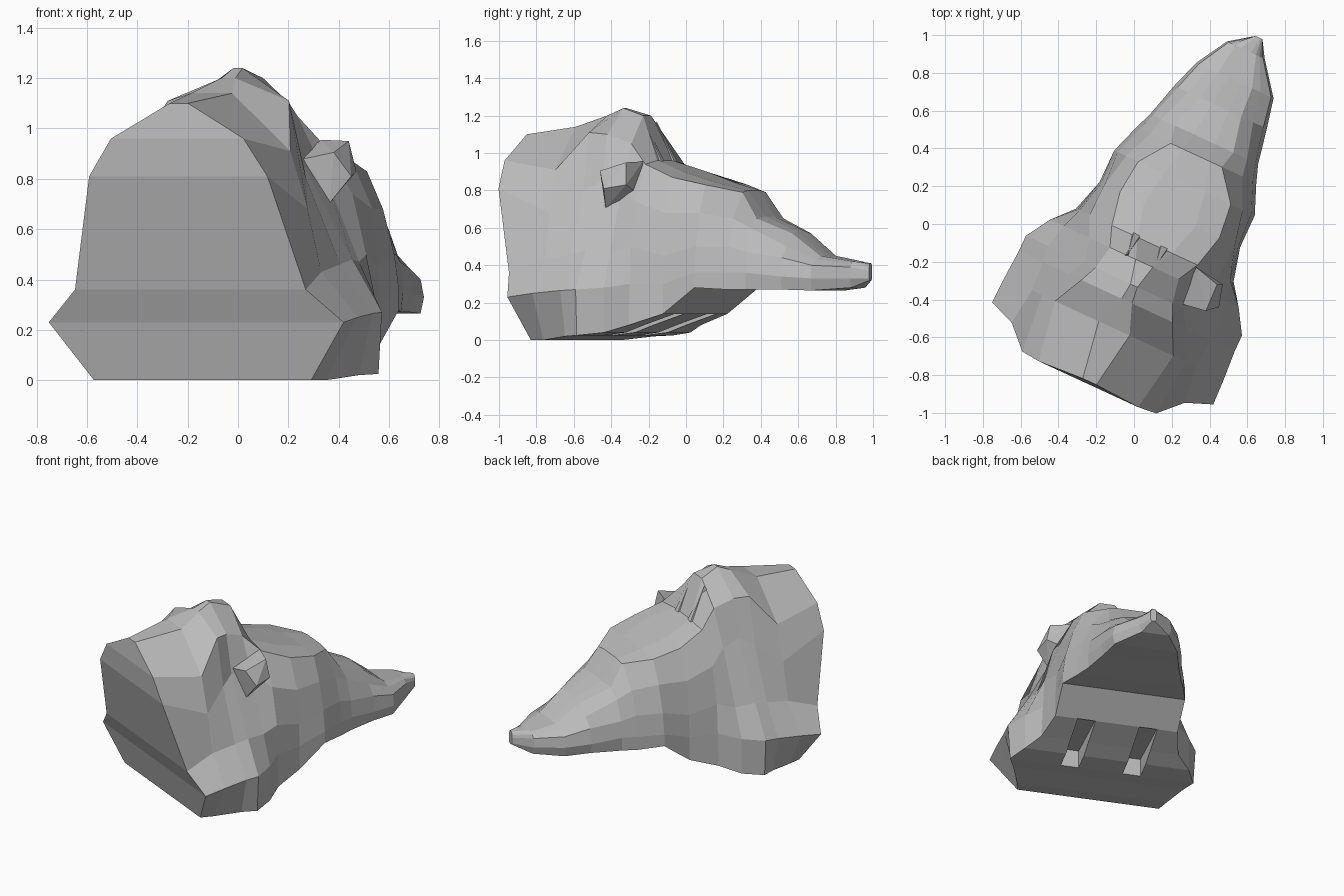
import bpy, bmesh, math
from mathutils import Vector

cube = bpy.data.objects.get("Cube")
if cube:
    bpy.data.objects.remove(cube, do_unlink=True)

stone = bpy.data.materials.new("stone_grey")
stone.use_nodes = True
stone.diffuse_color = (0.5, 0.5, 0.5, 1)
stone.node_tree.nodes["Principled BSDF"].inputs["Base Color"].default_value = (0.5, 0.5, 0.5, 1)

# The model's long axis is turned away from the y axis
TURN = math.radians(24.8)
MIDDLE = -0.045


def place(along, across, height):
    """Turn a point given along and across the long axis into model space."""
    c, s = math.cos(TURN), math.sin(TURN)
    across += MIDDLE
    return Vector((0.2 + along * s + across * c, along * c - across * s, height))


def make_object(name, bm):
    bmesh.ops.recalc_face_normals(bm, faces=bm.faces)
    mesh = bpy.data.meshes.new(name)
    bm.to_mesh(mesh)
    bm.free()
    mesh.materials.append(stone)
    obj = bpy.data.objects.new(name, mesh)
    bpy.context.collection.objects.link(obj)


def make_hull(name, points):
    bm = bmesh.new()
    for p in points:
        bm.verts.new(p)
    bmesh.ops.convex_hull(bm, input=bm.verts)
    bmesh.ops.dissolve_limit(bm, angle_limit=0.05, verts=bm.verts, edges=bm.edges)
    make_object(name, bm)


# Half sections from bottom edge to crown: position, sideways shift, (half width, height)
neck_lean = [-0.715, -0.775, -0.83, -0.945, -0.955, -0.94]
neck = [(.475, 0), (.645, .23), (.505, .36), (.39, .81), (.29, .96), (.04, 1.1)]

head = [
    (-.63, 0, [(.5, 0), (.64, .25), (.48, .43), (.42, .68), (.345, .91), (.09, 1.14)]),
    (-.47, 0, [(.57, .02), (.63, .265), (.49, .46), (.34, .8), (.265, 1.11), (.03, 1.2)]),
    (-.38, 0, [(.615, .025), (.63, .27), (.5, .48), (.29, .85), (.225, 1.1), (.02, 1.24)]),
    (-.25, 0, [(.55, .04), (.55, .28), (.47, .47), (.32, .82), (.2, 1.05), (.05, 1.2)]),
    (-.14, .01, [(.46, .08), (.45, .3), (.44, .5), (.38, .74), (.25, .94), (.1, .96)]),
    (.04, .015, [(.41, .14), (.41, .3), (.4, .45), (.38, .68), (.29, .87), (.15, .9)]),
]
snout = [
    (.225, .015, [(.41, .28), (.41, .36), (.39, .5), (.34, .68), (.27, .83), (.12, .84)]),
    (.385, .01, [(.35, .27), (.35, .36), (.33, .5), (.27, .65), (.15, .79), (.08, .8)]),
    (.48, .012, [(.31, .27), (.315, .36), (.3, .47), (.25, .6), (.17, .65), (.06, .66)]),
    (.67, .02, [(.25, .27), (.27, .34), (.25, .44), (.19, .5), (.12, .57), (.05, .58)]),
    (.83, .03, [(.21, .265), (.225, .33), (.21, .4), (.15, .43), (.1, .45), (.04, .45)]),
    (1, .015, [(.09, .28), (.11, .33), (.1, .39), (.08, .41), (.06, .42), (.03, .42)]),
    (1.09, .05, [(.01, .32), (.02, .33), (.02, .37), (.02, .39), (.015, .4), (.01, .41)]),
]

# Body: mirrored rings joined from neck to tip of the snout
bm = bmesh.new()
rings = []
sections = [(neck_lean, 0, neck)] + [([s] * len(neck), shift, half)
                                     for s, shift, half in head + snout]
for along, shift, half in sections:
    sides = [[bm.verts.new(place(a, shift + sign * w, z)) for a, (w, z) in zip(along, half)]
             for sign in (1, -1)]
    rings.append(sides[0] + sides[1][::-1])

count = len(rings[0])
for a, b in zip(rings, rings[1:]):
    for i in range(count):
        j = (i + 1) % count
        bm.faces.new((a[i], a[j], b[j], b[i]))
for ring in (rings[0], rings[-1]):
    for i in range(count // 2 - 1):
        bm.faces.new((ring[i], ring[i + 1], ring[-2 - i], ring[-1 - i]))
bmesh.ops.recalc_face_normals(bm, faces=bm.faces)


def underside():
    bm.normal_update()
    return [f for f in bm.faces
            if f.normal.z < -0.75 and f.calc_center_median().z < 0.14]


# Two grooves in the underside: slice it lengthwise, then push the strips up
origin = place(0, 0, 0)
sideways = place(0, 1, 0) - origin
forward = place(1, 0, 0) - origin
grooves = [(.155, .275), (-.26, -.14)]
for edge in [e for groove in grooves for e in groove]:
    faces = underside()
    geom = set(faces)
    for f in faces:
        geom.update(f.edges)
        geom.update(f.verts)
    bmesh.ops.bisect_plane(bm, geom=list(geom), plane_co=origin + sideways * edge,
                           plane_no=sideways)
for low, high in grooves:
    strip = []
    for f in underside():
        offset = f.calc_center_median() - origin
        if low < offset.dot(sideways) < high and -.38 < offset.dot(forward) < .04:
            strip.append(f)
    pushed = bmesh.ops.extrude_face_region(bm, geom=strip)["geom"]
    bmesh.ops.delete(bm, geom=[f for f in strip if f.is_valid], context="FACES_ONLY")
    for v in pushed:
        if isinstance(v, bmesh.types.BMVert):
            v.co.z = 0.15
make_object("head_body", bm)

# Tilted block ear on one side
make_hull("ear", [
    (.38, -.46, .905), (.44, -.32, .95), (.47, -.32, .83), (.45, -.44, .81),
    (.365, -.43, .705), (.31, -.23, .76), (.33, -.23, .955), (.24, -.42, .875)])

# Small wedges on the drop behind the crown
for side, across in (("left", .06), ("right", -.1)):
    make_hull(side + "_brow_wedge", [
        place(-.3, across - .04, 1.05), place(-.3, across + .04, 1.05),
        place(-.24, across, 1.17),
        place(-.12, across - .02, .94), place(-.12, across + .02, .94)])
